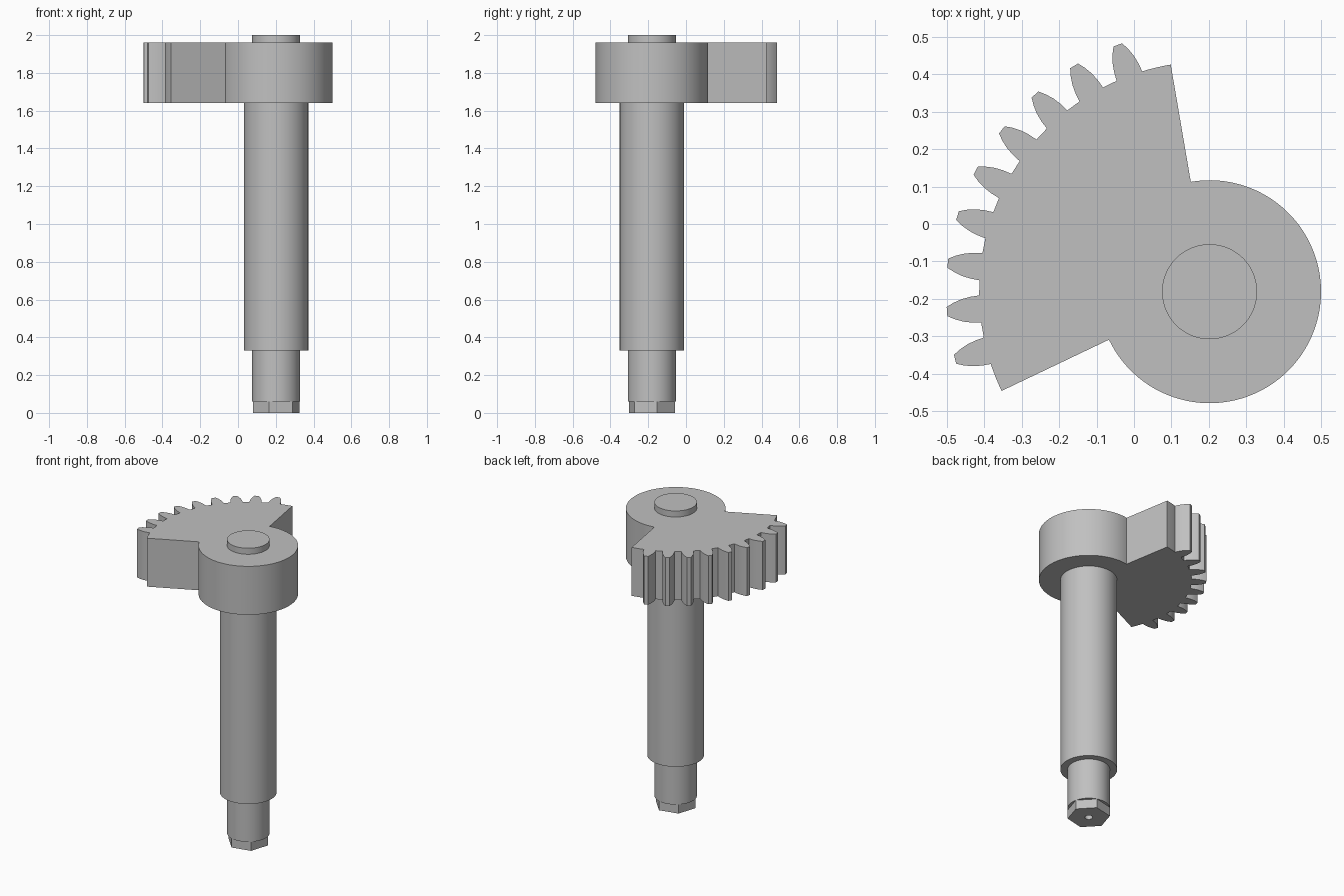
import bpy, bmesh, math

if "Cube" in bpy.data.objects:
    bpy.data.objects.remove(bpy.data.objects["Cube"])

CX, CY = 0.202, -0.181          # axis shared by spindle, hub and gear sector
HUB_R, ROOT_R = 0.298, 0.616
SEG = 96

steel = bpy.data.materials.new("steel grey")
steel.diffuse_color = (0.53, 0.53, 0.53, 1)
steel.use_nodes = True
steel.node_tree.nodes["Principled BSDF"].inputs["Base Color"].default_value = steel.diffuse_color


def finish(bm, name):
    bmesh.ops.remove_doubles(bm, verts=bm.verts, dist=1e-5)
    bmesh.ops.recalc_face_normals(bm, faces=bm.faces)
    mesh = bpy.data.meshes.new(name)
    bm.to_mesh(mesh)
    bm.free()
    mesh.materials.append(steel)
    ob = bpy.data.objects.new(name, mesh)
    bpy.context.collection.objects.link(ob)
    ob.location = (CX, CY, 0)
    bpy.ops.object.select_all(action='DESELECT')
    ob.select_set(True)
    bpy.context.view_layer.objects.active = ob
    bpy.ops.object.shade_smooth_by_angle(angle=math.radians(30))
    return ob


def polar(r, deg):
    a = math.radians(deg)
    return r * math.cos(a), r * math.sin(a)


def arc(r, a0, a1, n):
    return [polar(r, a0 + (a1 - a0) * i / n) for i in range(n + 1)]


# Spindle: stacked rings (z, radius, hexagonal?) from blind centre hole to top
def ring(bm, z, r, is_hex):
    verts = []
    for i in range(SEG):
        d = 360 * i / SEG
        rr = r
        if is_hex:
            rr = r * math.cos(math.pi / 6) / math.cos(math.radians(d % 60 - 30))
        verts.append(bm.verts.new((*polar(rr, d + 13), z)))
    return verts


profile = [
    (0.20, 0.024, False), (0.0, 0.024, False),      # centre hole
    (0.0, 0.127, True), (0.06, 0.127, True),        # hexagonal end
    (0.06, 0.127, False), (0.33, 0.127, False),     # lower journal
    (0.33, 0.17, False), (1.70, 0.17, False),       # main shaft
    (1.70, 0.127, False), (2.0, 0.127, False),      # top journal
]
bm = bmesh.new()
rings = [ring(bm, *p) for p in profile]
for lo, hi in zip(rings, rings[1:]):
    for i in range(SEG):
        j = (i + 1) % SEG
        bm.faces.new((lo[i], lo[j], hi[j], hi[i]))
bm.faces.new(rings[0])
bm.faces.new(rings[-1])
bmesh.ops.dissolve_degenerate(bm, edges=bm.edges, dist=1e-5)
finish(bm, "spindle")

# Gear sector with hub: one outline, extruded
START, END = 99.7, 205.5        # radial sides of the sector
FIRST, PITCH, TEETH = 110.4, 10.56, 9
flank = [(0.616, 3.4), (0.64, 3.1), (0.663, 2.6), (0.685, 1.85), (0.704, 1.0)]

outline = arc(HUB_R, END, START + 360, 72)
outline += arc(ROOT_R, START, FIRST - 3.4, 4)[:-1]
for k in range(TEETH):
    mid = FIRST + PITCH * k
    outline += [polar(r, mid - h) for r, h in flank]
    outline += [polar(r, mid + h) for r, h in reversed(flank)]
outline += arc(ROOT_R, FIRST + PITCH * (TEETH - 1) + 3.4, END, 4)[1:]

bm = bmesh.new()
base = bm.faces.new([bm.verts.new((x, y, 1.64)) for x, y in outline])
top = bmesh.ops.extrude_face_region(bm, geom=[base], use_keep_orig=True)["geom"]
bmesh.ops.translate(bm, vec=(0, 0, 0.32),
                    verts=[g for g in top if isinstance(g, bmesh.types.BMVert)])
finish(bm, "gear_sector")
